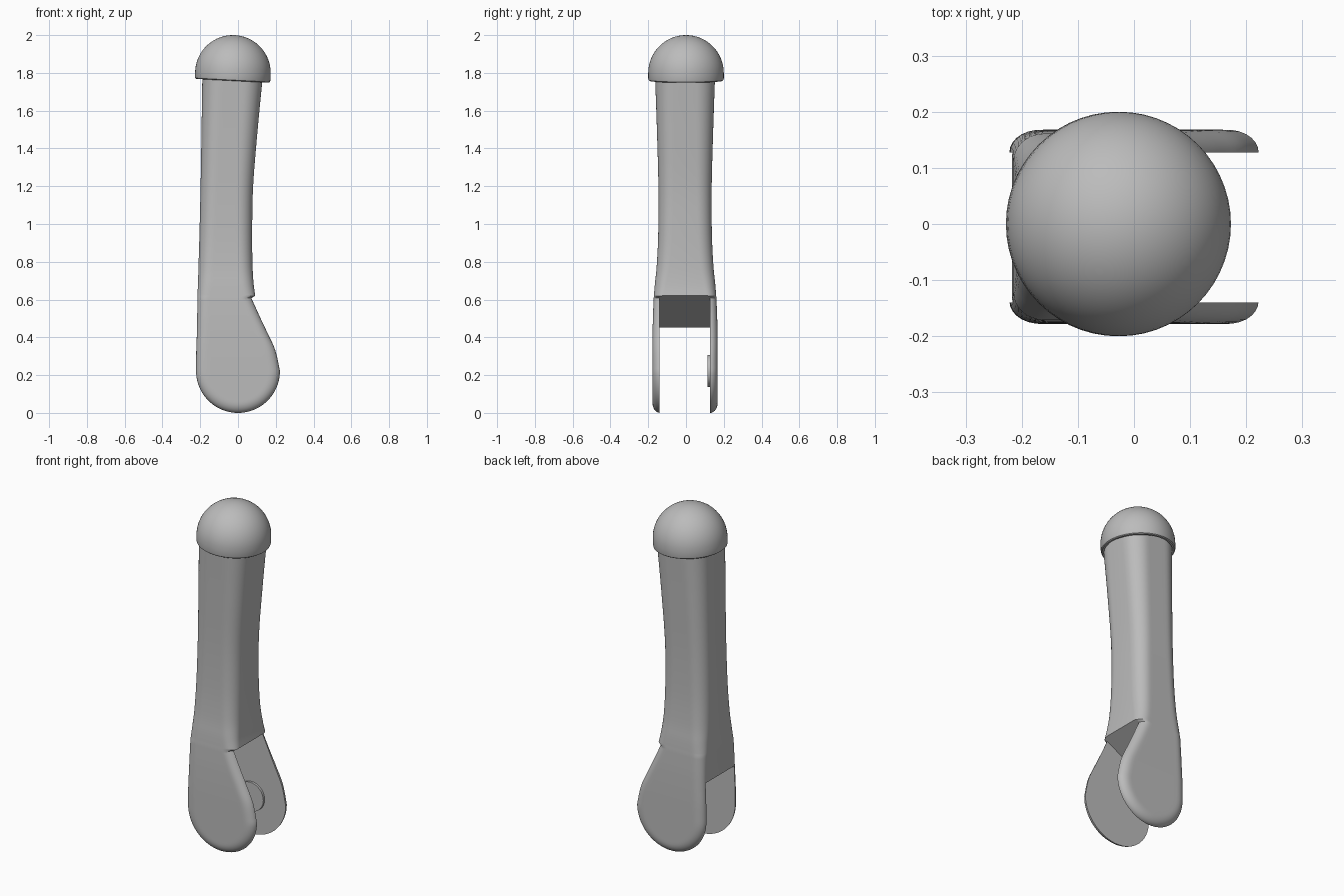
import bpy, bmesh, math
from mathutils import Matrix

cube = bpy.data.objects.get("Cube")
if cube:
    bpy.data.objects.remove(cube, do_unlink=True)

grey = bpy.data.materials.new("plain_grey")
grey.use_nodes = True
colour = (0.5, 0.5, 0.5, 1)
grey.diffuse_color = colour
grey.node_tree.nodes["Principled BSDF"].inputs["Base Color"].default_value = colour


def make_object(name, bm):
    bmesh.ops.recalc_face_normals(bm, faces=bm.faces)
    mesh = bpy.data.meshes.new(name)
    bm.to_mesh(mesh)
    bm.free()
    mesh.materials.append(grey)
    ob = bpy.data.objects.new(name, mesh)
    bpy.context.collection.objects.link(ob)
    return ob


def activate(ob):
    bpy.ops.object.select_all(action='DESELECT')
    ob.select_set(True)
    bpy.context.view_layer.objects.active = ob


def smooth(ob, angle=35):
    activate(ob)
    bpy.ops.object.shade_smooth_by_angle(angle=math.radians(angle))


def spline(keys, steps):
    """Catmull-Rom curve through rows of numbers."""
    out = []
    for i in range(len(keys) - 1):
        a, b = keys[max(i - 1, 0)], keys[i]
        c, d = keys[i + 1], keys[min(i + 2, len(keys) - 1)]
        for s in range(steps):
            t = s / steps
            out.append([0.5 * (2 * q + (r - p) * t + (2 * p - 5 * q + 4 * r - w) * t * t
                               + (3 * q - p - 3 * r + w) * t ** 3)
                        for p, q, r, w in zip(a, b, c, d)])
    out.append(list(keys[-1]))
    return out


# Arm sections: z, left x, right x, half depth, edge rounding in x and in y
R = 0.222
fork = [(0.222, -R, R, 0.173, 0.055, 0.04), (0.33, -0.221, 0.198, 0.173, 0.055, 0.04),
        (0.42, -0.218, 0.158, 0.172, 0.055, 0.042), (0.51, -0.216, 0.116, 0.17, 0.055, 0.045),
        (0.608, -0.215, 0.074, 0.166, 0.055, 0.05)]
shaft = [(0.618, -0.215, 0.092, 0.165, 0.06, 0.052), (0.68, -0.212, 0.083, 0.16, 0.065, 0.06),
         (0.78, -0.209, 0.077, 0.15, 0.07, 0.07), (0.95, -0.204, 0.075, 0.142, 0.075, 0.075),
         (1.2, -0.198, 0.08, 0.141, 0.08, 0.08), (1.5, -0.193, 0.104, 0.149, 0.09, 0.09),
         (1.76, -0.189, 0.129, 0.158, 0.1, 0.1), (1.82, -0.188, 0.134, 0.16, 0.1, 0.1)]
sections = []
for i in range(18):  # round lower end
    z = R - R * math.cos(math.radians(4 + 86 * i / 18))
    half = math.sqrt(R * R - (z - R) ** 2)
    sections.append([z, -half, half, 0.173, 0.055, 0.04])
sections += spline(fork, 5) + spline(shaft, 5)

N = 28
bm = bmesh.new()
rings = []
for z, xl, xr, depth, rx, ry in sections:
    half_ring = []
    for i in range(N + 1):
        x = (xl + xr) / 2 - (xr - xl) / 2 * math.cos(math.pi * i / N)
        d = R - math.hypot(x, z - R) if z < R else min(x - xl, xr - x)
        u = 1 - min(max(d / rx, 0), 1)
        half_ring.append((x, depth - ry * (1 - math.sqrt(1 - u * u))))
    pts = [(x, -y - 0.005) for x, y in half_ring]
    pts += [(x, y - 0.005) for x, y in reversed(half_ring)]
    rings.append([bm.verts.new((x, y, z)) for x, y in pts])
for a, b in zip(rings, rings[1:]):
    for i in range(len(a)):
        j = (i + 1) % len(a)
        bm.faces.new((a[i], a[j], b[j], b[i]))
bm.faces.new(rings[0])
bm.faces.new(rings[-1])
arm = make_object("forked_arm", bm)

# Slot between the two fork plates, with a sloping ceiling
bm = bmesh.new()
profile = [(-0.4, -0.1), (0.4, -0.1), (0.4, 0.79), (-0.4, 0.351)]
front, back = [[bm.verts.new((x, y, z)) for x, z in profile] for y in (-0.14, 0.127)]
bm.faces.new(front)
bm.faces.new(back)
for i in range(4):
    j = (i + 1) % 4
    bm.faces.new((front[i], front[j], back[j], back[i]))
cutter = make_object("slot_cutter", bm)
cutter.hide_render = True
cut = arm.modifiers.new("slot", 'BOOLEAN')
cut.operation, cut.solver, cut.object = 'DIFFERENCE', 'EXACT', cutter
activate(arm)
bpy.ops.object.modifier_apply(modifier=cut.name)
bpy.data.objects.remove(cutter, do_unlink=True)
smooth(arm)

# Pivot boss on the inside of the back plate
bm = bmesh.new()
bmesh.ops.create_cone(bm, cap_ends=True, segments=40, radius1=0.085, radius2=0.085, depth=0.02,
                      matrix=Matrix.Translation((0, 0.124, 0.222)) @ Matrix.Rotation(math.pi / 2, 4, 'X'))
smooth(make_object("pivot_boss", bm))

# Domed cap with a hollow rim, tipped slightly
bm = bmesh.new()
outline = [(0.2 * math.sin(math.pi / 2 * i / 16), 0.2 * math.cos(math.pi / 2 * i / 16)) for i in range(17)]
outline += [(0.2, -0.03), (0.198, -0.038), (0.193, -0.042), (0.182, -0.042), (0.178, -0.02), (0.12, -0.02)]
verts = [bm.verts.new((r, 0, z)) for r, z in outline]
edges = [bm.edges.new(p) for p in zip(verts, verts[1:])]
bmesh.ops.spin(bm, geom=verts + edges, cent=(0, 0, 0), axis=(0, 0, 1), angle=2 * math.pi, steps=56)
bmesh.ops.remove_doubles(bm, verts=bm.verts, dist=0.0001)
bm.transform(Matrix.Translation((-0.027, 0, 1.8)) @ Matrix.Rotation(math.radians(3), 4, 'Y'))
smooth(make_object("domed_cap", bm))
